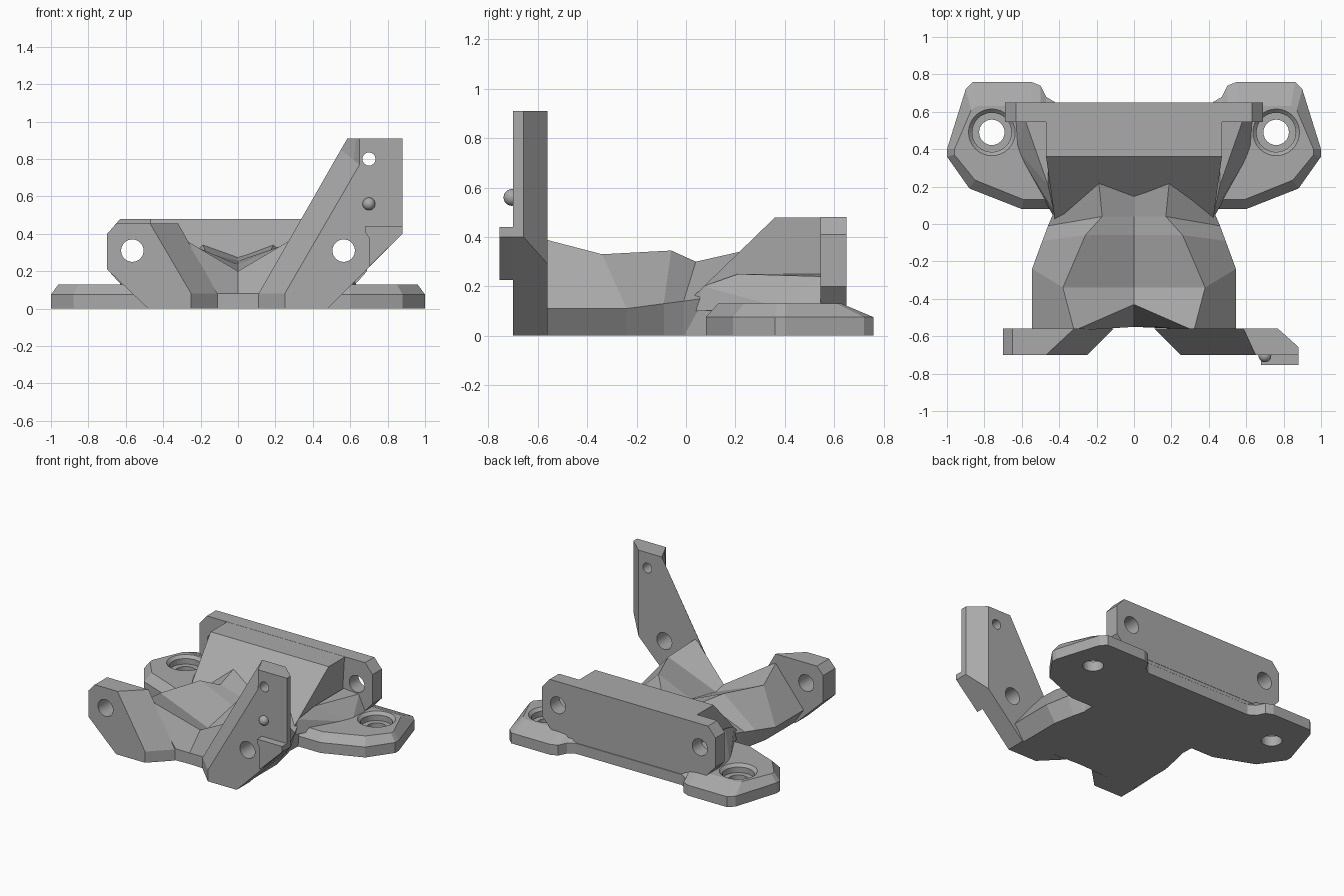
import bpy, bmesh
from mathutils import Vector, Matrix

cube = bpy.data.objects.get("Cube")
if cube:
    bpy.data.objects.remove(cube, do_unlink=True)

grey = bpy.data.materials.new("mid_grey")
grey.use_nodes = True
tone = (0.4, 0.4, 0.4, 1)
grey.diffuse_color = tone
grey.node_tree.nodes["Principled BSDF"].inputs["Base Color"].default_value = tone


def finish(name, bm):
    bmesh.ops.recalc_face_normals(bm, faces=bm.faces)
    mesh = bpy.data.meshes.new(name)
    bm.to_mesh(mesh)
    bm.free()
    mesh.materials.append(grey)
    obj = bpy.data.objects.new(name, mesh)
    bpy.context.collection.objects.link(obj)
    return obj


def loft(name, rings):
    """Closed solid through rings that have equal point counts."""
    bm = bmesh.new()
    rows = [[bm.verts.new(p) for p in ring] for ring in rings]
    n = len(rows[0])
    for a, b in zip(rows, rows[1:]):
        for i in range(n):
            j = (i + 1) % n
            bm.faces.new((a[i], a[j], b[j], b[i]))
    bm.faces.new(rows[0])
    bm.faces.new(rows[-1])
    return finish(name, bm)


def hull(name, points):
    bm = bmesh.new()
    for p in points:
        bm.verts.new(p)
    bmesh.ops.convex_hull(bm, input=bm.verts)
    return finish(name, bm)


def mirrored(half):
    """Complete a half outline by reflecting it across x = 0."""
    return half + [(-p[0], *p[1:]) for p in reversed(half) if p[0] > 0]


def drill(obj, center, r1, depth, axis="Z", r2=None):
    bm = bmesh.new()
    bmesh.ops.create_cone(bm, cap_ends=True, segments=32, radius1=r1,
                          radius2=r2 or r1, depth=depth)
    if axis == "Y":
        bmesh.ops.rotate(bm, verts=bm.verts, matrix=Matrix.Rotation(1.5707963, 3, "X"))
    bmesh.ops.translate(bm, verts=bm.verts, vec=center)
    cutter = finish("hole_cutter", bm)
    cutter.hide_render = True
    mod = obj.modifiers.new("hole", "BOOLEAN")
    mod.operation = "DIFFERENCE"
    mod.solver = "EXACT"
    mod.object = cutter
    bpy.context.view_layer.objects.active = obj
    bpy.ops.object.modifier_apply(modifier=mod.name)
    bpy.data.objects.remove(cutter, do_unlink=True)


# Mounting base with two feet, sloped towards its rim
lower = [(0, .65), (.42, .65), (.47, .68), (.5, .74), (.55, .76), (.86, .76), (.9, .72),
         (1, .4), (1, .36), (.88, .19), (.6, .08), (.42, .08), (0, .08)]
upper = [(0, .6), (.42, .6), (.47, .61), (.5, .62), (.55, .63), (.84, .63), (.87, .61),
         (.96, .4), (.96, .37), (.85, .235), (.59, .13), (.42, .13), (0, .13)]
base = loft("mounting_base", [[(x, y, z) for x, y in mirrored(o)]
                              for o, z in ((lower, 0), (lower, .075), (upper, .13))])
for s in (-1, 1):
    drill(base, (s * .76, .49, .05), .068, .4)
    drill(base, (s * .76, .49, .12), .105, .1)
    drill(base, (s * .76, .49, .125), .1, .04, r2=.14)

# Upright back plate
outline = mirrored([(0, .48), (.63, .48), (.69, .41), (.69, .2), (.6, .1), (0, .1)])
back = loft("back_plate", [[(x, y, z) for x, z in outline] for y in (.545, .65)])
for s in (-1, 1):
    drill(back, (s * .565, .6, .31), .06, .4, "Y")

# Wedge block in front of the back plate
profile = [(.44, .648, 0), (.47, .648, .479), (.47, .36, .479), (.42, .0, .13), (.42, .0, 0)]
loft("wedge_block", [[(s * x, y, z) for x, y, z in profile] for s in (-1, 1)])

# Sloped gussets between wedge and feet
for s, side in ((-1, "right"), (1, "left")):
    hull(side + "_gusset", [(s * x, y, z) for x, y, z in (
        (.43, .04, .1), (.43, .07, .2), (.46, .21, .25), (.46, .55, .25), (.58, .55, .24),
        (.57, .43, .2), (.64, .55, .11), (.63, .4, .11), (.44, .1, .1))])


# Valley shaped saddle: centre, ridge, outer edge, bottom edge, bottom centre
def section(*half):
    return mirrored([Vector(p) for p in half])


loft("saddle", [
    section((0, .25, .29), (.19, .24, .345), (.43, .06, .15), (.4, .06, 0), (0, .1, 0)),
    section((0, .04, .255), (.17, .04, .3), (.46, -.01, .14), (.42, -.01, 0), (0, .04, 0)),
    section((0, -.06, .235), (.26, -.06, .345), (.49, -.09, .13), (.44, -.09, 0), (0, -.06, 0)),
    section((0, -.34, .18), (.38, -.34, .33), (.545, -.24, .11), (.47, -.24, 0), (0, -.34, 0)),
    section((0, -.43, .2), (.32, -.57, .39), (.545, -.56, .11), (.47, -.56, 0), (0, -.43, 0)),
    section((0, -.55, .08), (.11, -.55, .08), (.5, -.57, .08), (.47, -.57, 0), (0, -.55, 0)),
])


# Front plates, inner edges chamfered towards the middle
def front_plate(name, s, front, rear, lip):
    a = [Vector((s * x, -.7, z)) for x, z in front]
    c = [Vector((s * x, -.56, z)) for x, z in rear]
    b = [p.lerp(q, .3) for p, q in zip(a, c)]
    for i in lip:
        b[i].x, b[i].z = a[i].x, a[i].z
    obj = loft(name, [a, b, c])
    drill(obj, (s * .565, -.63, .31), .06, .5, "Y")
    return obj


foot_front = [(.48, 0), (.25, 0), (.25, .08)]
foot_rear = [(.48, 0), (.11, 0), (.11, .08)]
ear = [(.65, .455), (.7, .4), (.7, .21)]
front_plate("right_front_plate", -1, foot_front + [(.47, .455)] + ear,
            foot_rear + [(.32, .455)] + ear, ())
tall = front_plate("left_front_plate", 1,
                   foot_front + [(.65, .77), (.65, .91), (.88, .91), (.88, .4)],
                   foot_rear + [(.55, .85), (.585, .91), (.77, .91), (.77, .29)], (5, 6))
drill(tall, (.7, -.63, .8), .035, .5, "Y")

# Stop tab and locating pin on the tall plate
tab = [(.68, .44), (.88, .44), (.88, .4), (.7, .225), (.7, .38), (.68, .41)]
loft("stop_tab", [[(x, y, z) for x, z in tab] for y in (-.755, -.69)])
bm = bmesh.new()
bmesh.ops.create_uvsphere(bm, u_segments=24, v_segments=12, radius=.034)
bmesh.ops.translate(bm, verts=bm.verts, vec=(.7, -.705, .56))
for f in bm.faces:
    f.smooth = True
finish("locating_pin", bm)
